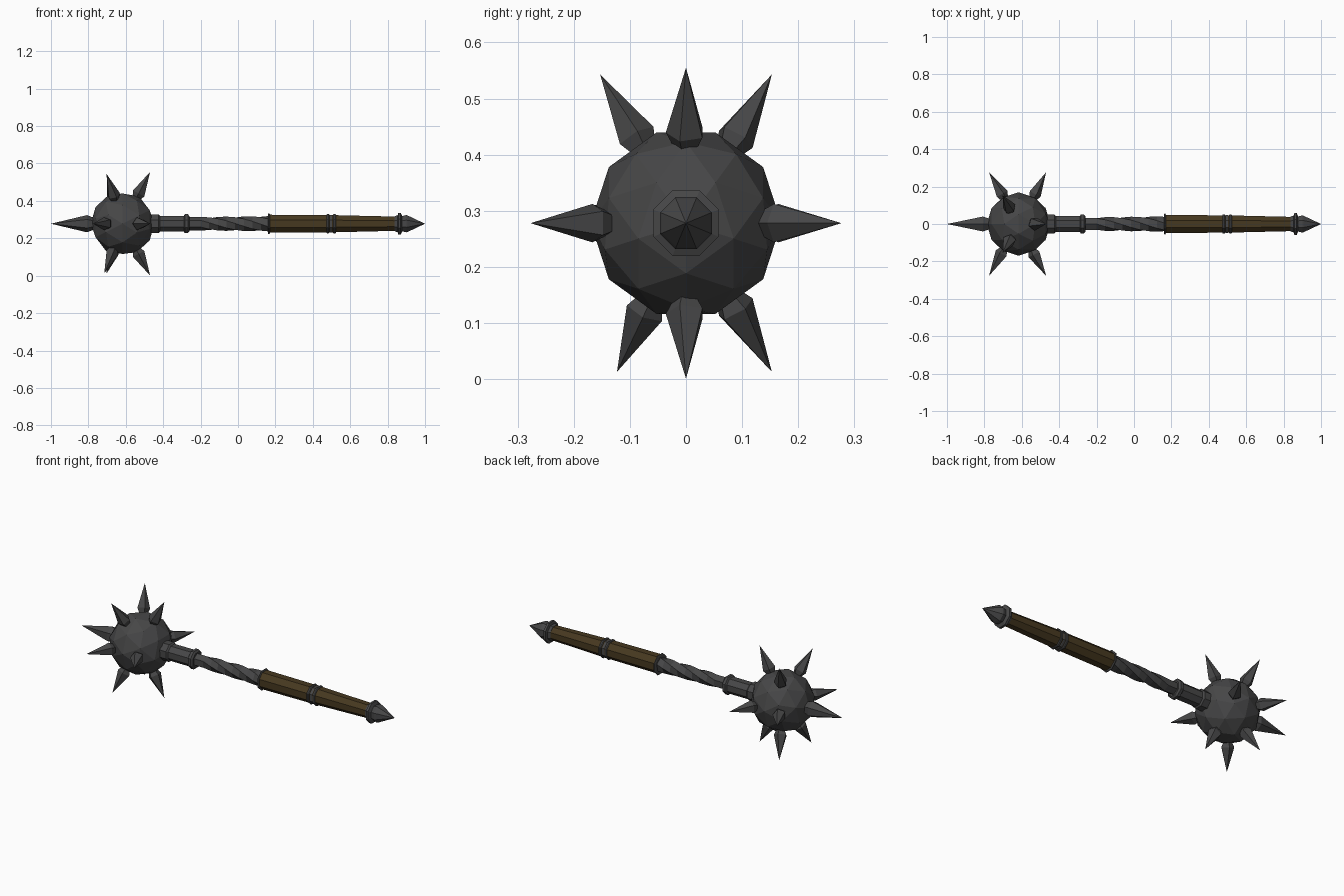
import bpy, bmesh, math
from mathutils import Vector, Matrix

if "Cube" in bpy.data.objects:
    bpy.data.objects.remove(bpy.data.objects["Cube"])

AXIS_Z = 0.278
BALL = Vector((-0.617, 0, AXIS_Z))


def material(name, rgb):
    m = bpy.data.materials.new(name)
    m.diffuse_color = (*rgb, 1)
    m.use_nodes = True
    m.node_tree.nodes["Principled BSDF"].inputs["Base Color"].default_value = m.diffuse_color
    return m


IRON = material("dark iron", (0.062, 0.062, 0.063))
WOOD = material("dark brown wood", (0.062, 0.040, 0.014))


def finish(bm, name, mat):
    bmesh.ops.recalc_face_normals(bm, faces=bm.faces[:])
    me = bpy.data.meshes.new(name)
    bm.to_mesh(me)
    bm.free()
    me.materials.append(mat)
    ob = bpy.data.objects.new(name, me)
    bpy.context.collection.objects.link(ob)
    return ob


def lathe(name, profile, mat, sides=8, matrix=None, twist=None):
    """Rings of (distance, radius) along local x; radius 0 closes in a point."""
    bm = bmesh.new()
    rings = []
    for i, (x, r) in enumerate(profile):
        turn = math.pi / sides + (twist[i] if twist else 0)
        if r == 0:
            rings.append([bm.verts.new((x, 0, 0))])
            continue
        rings.append([bm.verts.new((x, r * math.cos(turn + 2 * math.pi * k / sides),
                                    r * math.sin(turn + 2 * math.pi * k / sides)))
                      for k in range(sides)])
    for a, b in zip(rings, rings[1:]):
        for k in range(sides):
            j = (k + 1) % sides
            if len(b) == 1:
                bm.faces.new((a[k], a[j], b[0]))
            else:
                bm.faces.new((a[k], a[j], b[j], b[k]))
    for ring in (rings[0], rings[-1]):
        if len(ring) > 1:
            bm.faces.new(ring)
    bm.transform(matrix or Matrix.Translation((0, 0, AXIS_Z)))
    return finish(bm, name, mat)


# Faceted ball head
bm = bmesh.new()
bmesh.ops.create_icosphere(bm, subdivisions=2, radius=0.170)
bm.transform(Matrix.Translation(BALL) @ Matrix.Rotation(math.radians(90), 4, 'Y'))
finish(bm, "ball_head", IRON)

# Spikes: one long on the end, ten shorter around the ball
tips = [(-0.383, 0, 0)]
tips += [(x, y, 0) for x in (-0.158, 0.147) for y in (-0.277, 0.277)]
tips += [(0.147, 0, s * 0.277) for s in (-1, 1)]
tips += [(-0.085, 0.153, 0.265), (-0.085, -0.153, 0.265),
         (-0.085, 0.153, -0.265), (-0.098, -0.123, -0.265)]
for i, t in enumerate(tips):
    v = Vector(t)
    n = v.length
    m = Matrix.Translation(BALL) @ v.to_track_quat('X', 'Z').to_matrix().to_4x4()
    if i == 0:
        lathe("end_spike", [(0.14, 0.030), (0.165, 0.036), (0.19, 0.046), (n, 0)], IRON, 6, m)
    else:
        lathe("ball_spike", [(0.14, 0.022), (0.160, 0.025), (0.183, 0.036), (n, 0)], IRON, 5, m)

# Collar between ball and shaft
lathe("collar", [(-0.48, 0.054), (-0.425, 0.054), (-0.417, 0.046), (-0.290, 0.046),
                 (-0.284, 0.055), (-0.268, 0.055), (-0.260, 0.044)], IRON)

# Twisted shaft
xs = [-0.27, -0.20] + [-0.20 + 0.37 * i / 8 for i in range(1, 9)]
tw = [0, 0] + [math.radians(22) * i for i in range(1, 9)]
lathe("twisted_shaft", [(x, 0.036 + 0.006 * max(0, x + 0.2) / 0.37) for x in xs],
      IRON, 6, None, tw)

# Wooden grip
lathe("grip", [(0.165, 0.052), (0.50, 0.050), (0.85, 0.041)], WOOD)

# Iron bands
for x, r, w in ((0.165, 0.060, 0.010), (0.480, 0.056, 0.016),
                (0.497, 0.051, 0.02), (0.516, 0.056, 0.016)):
    lathe("grip_band", [(x - w / 2, r * 0.93), (x - w / 4, r), (x + w / 4, r),
                        (x + w / 2, r * 0.93)], IRON)

# Pommel with pointed end
lathe("pommel", [(0.838, 0.043), (0.845, 0.047), (0.853, 0.047), (0.857, 0.063), (0.870, 0.063),
                 (0.878, 0.044), (0.900, 0.050), (0.910, 0.046), (1.0, 0)], IRON)
